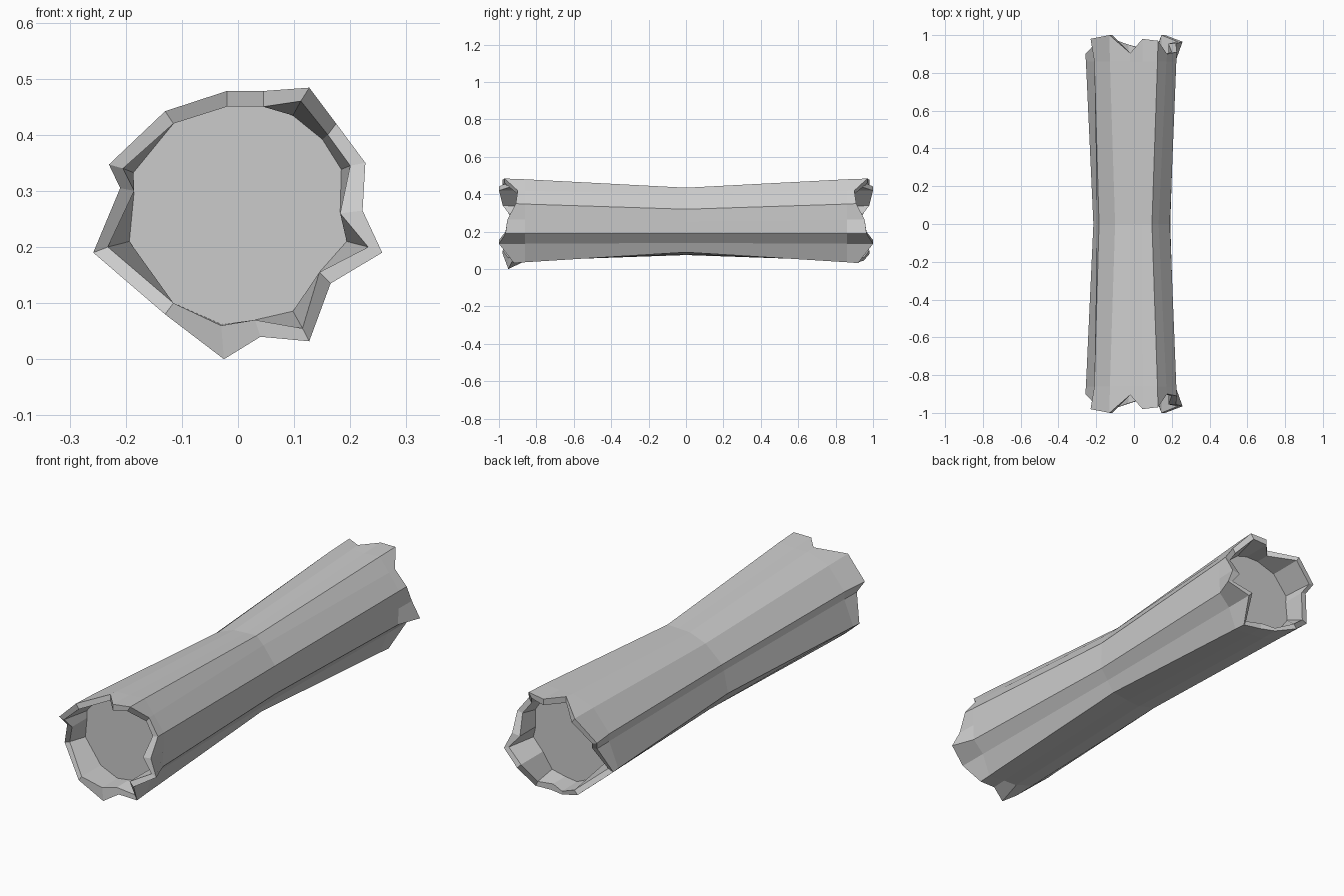
import bpy, bmesh
from mathutils import Vector

# Cross-section corners: outer x, z, end y, inner rim x, z, waist x, z
CORNERS = [
    (-0.02, 0.478, 0.905, -0.02, 0.45, -0.02, 0.43),
    (0.045, 0.478, 0.98, 0.045, 0.45, 0.04, 0.433),
    (0.127, 0.484, 0.97, 0.112, 0.46, 0.095, 0.435),
    (0.175, 0.42, 0.90, 0.16, 0.40, 0.13, 0.40),
    (0.227, 0.35, 0.91, 0.20, 0.345, 0.19, 0.32),
    (0.222, 0.265, 0.955, 0.182, 0.26, 0.192, 0.255),
    (0.257, 0.19, 0.965, 0.232, 0.20, 0.19, 0.19),
    (0.165, 0.135, 1.0, 0.145, 0.155, 0.155, 0.14),
    (0.127, 0.032, 0.92, 0.115, 0.055, 0.12, 0.09),
    (0.04, 0.04, 0.93, 0.03, 0.07, 0.04, 0.08),
    (-0.025, 0.0, 0.95, -0.03, 0.06, -0.03, 0.075),
    (-0.13, 0.08, 0.98, -0.115, 0.10, -0.12, 0.10),
    (-0.258, 0.19, 0.90, -0.232, 0.20, -0.215, 0.20),
    (-0.21, 0.305, 0.95, -0.185, 0.30, -0.195, 0.30),
    (-0.23, 0.347, 0.98, -0.205, 0.34, -0.185, 0.325),
    (-0.13, 0.442, 1.0, -0.115, 0.42, -0.10, 0.40),
]
# Corners that flare out only at the tip: position just before the tip
FLARES = {6: (0.218, 0.19), 10: (-0.03, 0.045), 14: (-0.21, 0.34)}
CENTRE = Vector((0, 0.26))
CAP_Y, BARK_Y = 0.84, 0.86

bm = bmesh.new()


def ring(points):
    return [bm.verts.new(p) for p in points]


def bridge(a, b):
    n = len(a)
    for i in range(n):
        j = (i + 1) % n
        bm.faces.new((a[i], a[j], b[j], b[i]))


def end_rings(side):
    """Rings from the bark, over the broken rim, to the recessed cap."""
    bark, tip, rim, cap = [], [], [], []
    for i, (x, z, y, xi, zi, xm, zm) in enumerate(CORNERS):
        if i == 10 and side > 0:
            x, z = FLARES[i]
        bx, bz = FLARES.get(i, (xm + (x - xm) * 0.92, zm + (z - zm) * 0.92))
        bark.append((bx, side * BARK_Y, bz))
        tip.append((x, side * y, z))
        rim.append((xi, side * y, zi))
        d = Vector((xi, zi)) - CENTRE
        c = CENTRE + d * min(1, 0.2 / d.length)
        cap.append((c.x, side * CAP_Y, c.y))
    return [ring(r) for r in (bark, tip, rim, cap)]


# Narrow waist, flaring to a jagged hollow at each end
waist = ring([(c[5], 0, c[6]) for c in CORNERS])
for side in (-1, 1):
    rings = [waist] + end_rings(side)
    for a, b in zip(rings, rings[1:]):
        bridge(a, b)
    bm.faces.new(rings[-1])

bmesh.ops.recalc_face_normals(bm, faces=bm.faces)
mesh = bpy.data.meshes.new("hollow_log")
bm.to_mesh(mesh)
bm.free()
log = bpy.data.objects.new("hollow_log", mesh)
bpy.context.collection.objects.link(log)
